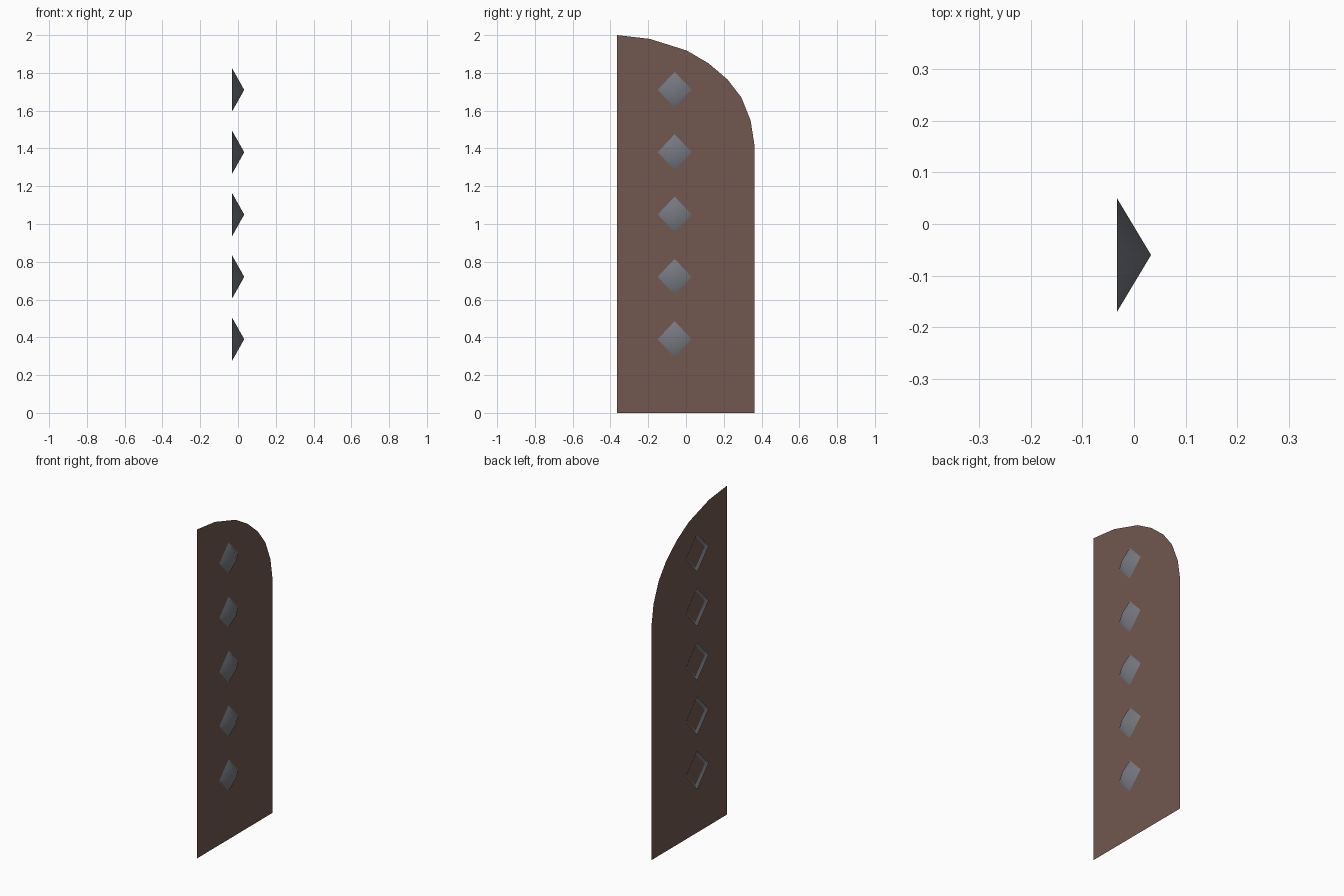
import bpy, bmesh

if "Cube" in bpy.data.objects:
    bpy.data.objects.remove(bpy.data.objects["Cube"])

def material(name, color):
    m = bpy.data.materials.new(name)
    m.diffuse_color = (*color, 1)
    m.use_nodes = True
    m.node_tree.nodes["Principled BSDF"].inputs["Base Color"].default_value = m.diffuse_color
    return m

wood = material("brown wood", (0.17, 0.098, 0.08))
metal = material("grey metal", (0.18, 0.195, 0.22))

def make_object(name, bm, mat, smooth=False):
    mesh = bpy.data.meshes.new(name)
    for f in bm.faces:
        f.smooth = smooth
    bm.to_mesh(mesh)
    bm.free()
    mesh.materials.append(mat)
    obj = bpy.data.objects.new(name, mesh)
    bpy.context.collection.objects.link(obj)
    return obj

# Thin door leaf: a single sheet with an arched top, facing +x
PANEL_X = -0.021
profile = [(-0.365, 0), (0.362, 0), (0.362, 1.42), (0.342, 1.548),
           (0.293, 1.67), (0.22, 1.765), (0.12, 1.85), (0.005, 1.918),
           (-0.192, 1.98), (-0.365, 2.0)]
bm = bmesh.new()
bm.faces.new([bm.verts.new((PANEL_X, y, z)) for y, z in profile])
make_object("door_panel", bm, wood)

# Column of open-backed pyramid studs pushed through the leaf
BACK, TIP, Y = -0.033, 0.033, -0.06
HALF_Y, HALF_Z = 0.11, 0.117
for i in range(5):
    z = 0.39 + 0.33 * i
    bm = bmesh.new()
    tip = bm.verts.new((TIP, Y, z))
    rim = [bm.verts.new((BACK, Y + a * HALF_Y, z + b * HALF_Z))
           for a, b in ((1, 0), (0, 1), (-1, 0), (0, -1))]
    for k in range(4):
        bm.faces.new((tip, rim[k], rim[(k + 1) % 4]))
    make_object(f"stud_{i + 1}", bm, metal, smooth=True)
